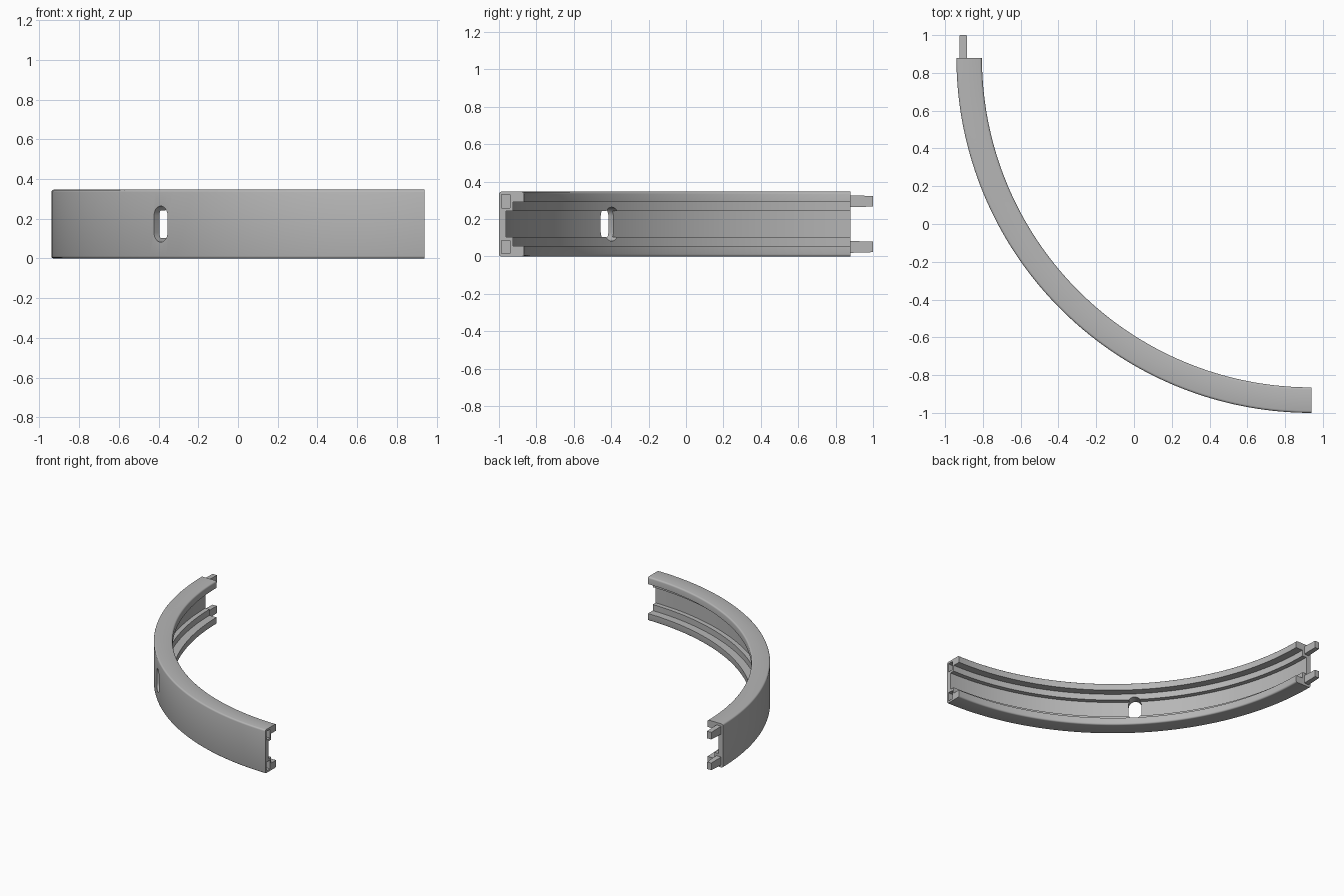
import bpy, bmesh
from math import sin, cos, pi, radians
from mathutils import Vector, Matrix

cube = bpy.data.objects.get("Cube")
if cube:
    bpy.data.objects.remove(cube)

CENTRE = Vector((0.94, 0.88, 0))   # centre of the quarter arc
HEIGHT = 0.346
MID = HEIGHT / 2
R_OUT, R_WEB, R_STEP, R_LIP = 1.88, 1.842, 1.806, 1.745
R_PIN, Z_PIN = 1.844, 0.122        # joint radius and height offset from the middle
STEPS = 72

grey = bpy.data.materials.new("plastic grey")
grey.use_nodes = True
COLOUR = (0.47, 0.47, 0.47, 1)
grey.diffuse_color = COLOUR
grey.node_tree.nodes["Principled BSDF"].inputs["Base Color"].default_value = COLOUR


def make_object(name, bm):
    bmesh.ops.recalc_face_normals(bm, faces=bm.faces)
    mesh = bpy.data.meshes.new(name)
    bm.to_mesh(mesh)
    bm.free()
    mesh.materials.append(grey)
    ob = bpy.data.objects.new(name, mesh)
    bpy.context.collection.objects.link(ob)
    return ob


def loft(name, rings):
    """Skin a list of closed rings and cap both ends."""
    bm = bmesh.new()
    loops = [[bm.verts.new(p) for p in ring] for ring in rings]
    for a, b in zip(loops, loops[1:]):
        for i in range(len(a)):
            j = (i + 1) % len(a)
            bm.faces.new((a[i], a[j], b[j], b[i]))
    bm.faces.new(loops[0])
    bm.faces.new(loops[-1])
    return make_object(name, bm)


def fillet(r, z, radius, start):
    """Quarter-round corner points in the (r, z) plane."""
    return [(r + radius * cos(start + k * pi / 6), z + radius * sin(start + k * pi / 6))
            for k in range(4)]


def cut(target, cutter):
    mod = target.modifiers.new("cut", 'BOOLEAN')
    mod.operation, mod.solver, mod.object = 'DIFFERENCE', 'EXACT', cutter
    bpy.context.view_layer.objects.active = target
    bpy.ops.object.modifier_apply(modifier=mod.name)
    bpy.data.objects.remove(cutter)


# Curved rail: stepped channel section, upper half mirrored to the lower half
F = 0.012
upper = fillet(R_OUT - F, HEIGHT - F, F, 0) + fillet(R_LIP + F, HEIGHT - F, F, pi / 2)
upper += [(R_LIP, 0.29), (R_STEP, 0.29), (R_STEP, 0.242), (R_WEB, 0.242)]
section = upper + [(r, HEIGHT - z) for r, z in reversed(upper)]
rings = []
for i in range(STEPS + 1):
    a = pi + pi / 2 * i / STEPS
    rings.append([CENTRE + Vector((r * cos(a), r * sin(a), z)) for r, z in section])
rail = loft("curved_rail", rings)

# Rounded slot through the middle of the wall
HALF, STRAIGHT = 0.048, 0.043
slot = []
for sign in (1, -1):
    for k in range(13):
        a = pi * k / 12
        slot.append((sign * HALF * cos(a), sign * (STRAIGHT + HALF * sin(a))))
turn = Matrix.Rotation(radians(225), 3, 'Z')
cut(rail, loft("slot_cutter", [
    [CENTRE + turn @ Vector((r, t, MID + z)) for t, z in slot] for r in (1.6, 2.0)]))


def joint_box(name, axis, start, end, half_r, half_z, z, taper=1):
    """Straight bar lying along the end direction of the arc."""
    rings = []
    for d, s in ((start, 1), (end, taper)):
        ring = []
        for u, w in ((-1, -1), (1, -1), (1, 1), (-1, 1)):
            r = -R_PIN + u * half_r * s
            offset = (r, d) if axis == 'Y' else (d, r)
            ring.append(CENTRE + Vector((*offset, z + w * half_z * s)))
        rings.append(ring)
    return loft(name, rings)


# Joint pins on the back end, matching sockets in the left end
for label, sign in (("upper", 1), ("lower", -1)):
    z = MID + sign * Z_PIN
    joint_box(label + "_pin", 'Y', -0.01, 0.12, 0.021, 0.032, z, 0.88)
    cut(rail, joint_box(label + "_socket_cutter", 'X', -0.13, 0.02, 0.023, 0.035, z))

# Smooth the curved faces, keep the hard edges
bpy.ops.object.select_all(action='DESELECT')
rail.select_set(True)
bpy.context.view_layer.objects.active = rail
bpy.ops.object.shade_smooth_by_angle(angle=radians(32))
